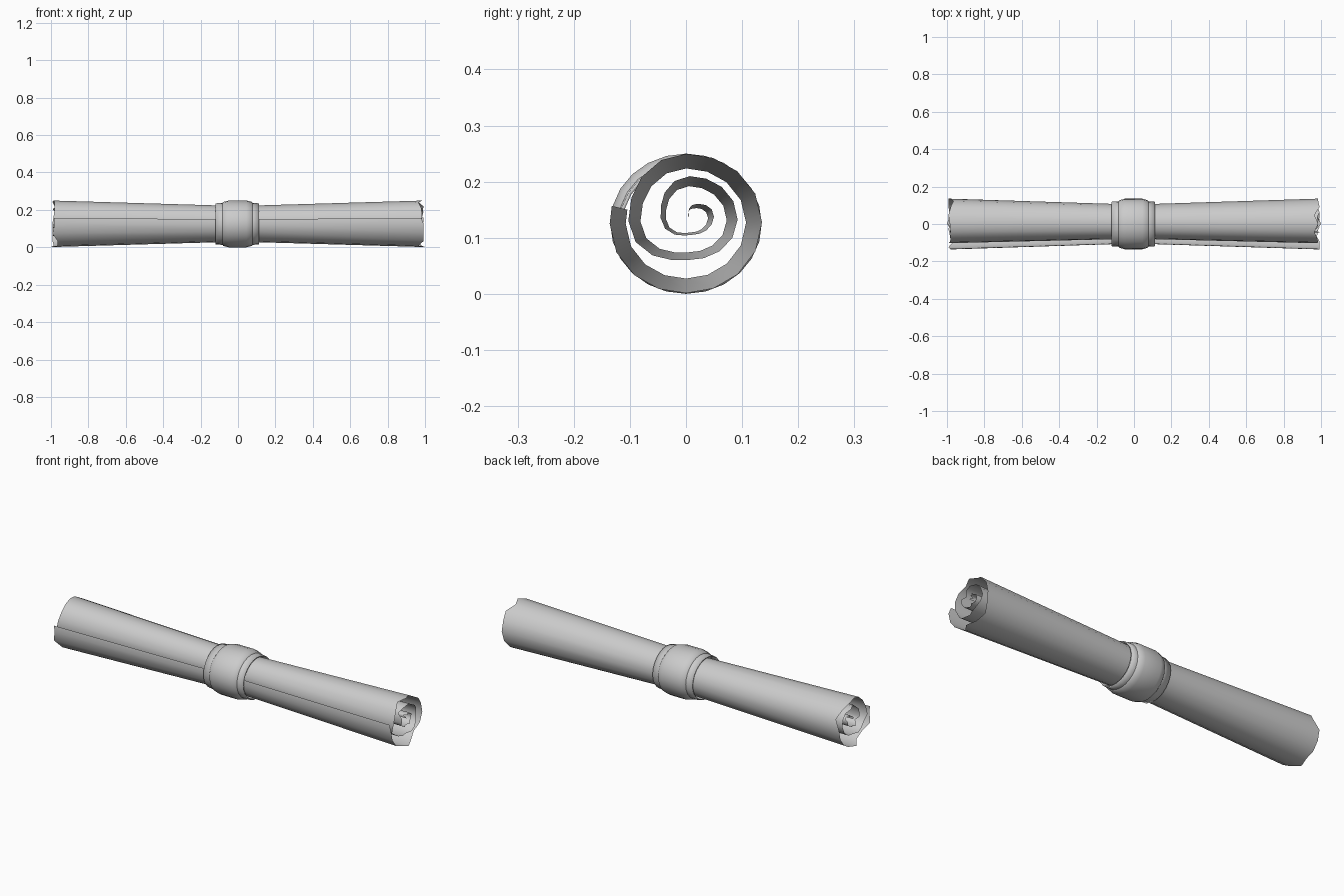
import bpy, bmesh, math, random

cube = bpy.data.objects.get("Cube")
if cube:
    bpy.data.objects.remove(cube, do_unlink=True)

random.seed(4)
MID_Z = 0.125


def loft(name, rows, closed=False):
    """Skin a list of equal-length point rows into a smooth-shaded surface."""
    bm = bmesh.new()
    grid = [[bm.verts.new(p) for p in row] for row in rows]
    count = len(rows[0])
    for a, b in zip(grid, grid[1:]):
        for i in range(count if closed else count - 1):
            j = (i + 1) % count
            bm.faces.new((a[i], a[j], b[j], b[i]))
    bmesh.ops.recalc_face_normals(bm, faces=bm.faces)
    mesh = bpy.data.meshes.new(name)
    bm.to_mesh(mesh)
    bm.free()
    obj = bpy.data.objects.new(name, mesh)
    bpy.context.collection.objects.link(obj)
    bpy.ops.object.select_all(action='DESELECT')
    obj.select_set(True)
    bpy.context.view_layer.objects.active = obj
    bpy.ops.object.shade_smooth_by_angle(angle=math.radians(40))
    return obj


# Spiral cross-section: radius at each quarter turn, from the outer flap inwards
RADII = [0.136, 0.125, 0.135, 0.121, 0.105, 0.071, 0.087,
         0.076, 0.054, 0.031, 0.036, 0.021, 0.015]
STEPS = 4
LAST = len(RADII) - 1


def spiral_point(t):
    k = min(max(int(t), 0), LAST - 1)
    f = min(max(t - k, 0), 1)
    f = f * f * (3 - 2 * f)
    r = RADII[k] + (RADII[k + 1] - RADII[k]) * f
    angle = math.pi + t * math.pi / 2
    drift = max(t, 0) / LAST
    return (0.02 * drift ** 2 + r * math.cos(angle),
            0.015 * drift + r * math.sin(angle))


spiral = [spiral_point(-0.15)]
spiral += [spiral_point(i / STEPS) for i in range(LAST * STEPS + 1)]


# Rolled sheet: pinched at the waist, flared towards torn ends
def section(x, scale, torn=False):
    row = []
    for i, (y, z) in enumerate(spiral):
        tear = 0
        if torn and i != 5:
            tear = random.choice((0.008, 0.015, 0.02, 0.035))
        row.append((x - math.copysign(tear, x), y * scale, MID_Z + z * scale))
    return row


WAIST = 0.79
loft("rolled_sheet", [section(-1, 1, True), section(-0.1, WAIST),
                      section(0.1, WAIST), section(1, 1, True)])

# Binding ring: slightly oval barrel with a narrow rim on either side
profile = [(-0.12, 0.11), (-0.083, 0.112), (-0.078, 0.118), (-0.05, 0.125),
           (0.045, 0.125), (0.073, 0.118), (0.078, 0.112), (0.113, 0.11)]
SIDES = 24
ring_rows = []
for x, r in profile:
    angles = [2 * math.pi * i / SIDES for i in range(SIDES)]
    ring_rows.append([(x, 1.08 * r * math.cos(a), MID_Z + r * math.sin(a))
                      for a in angles])
ring = loft("binding_ring", ring_rows, closed=True)
wall = ring.modifiers.new("Wall", 'SOLIDIFY')
wall.thickness = 0.006
wall.offset = -1
